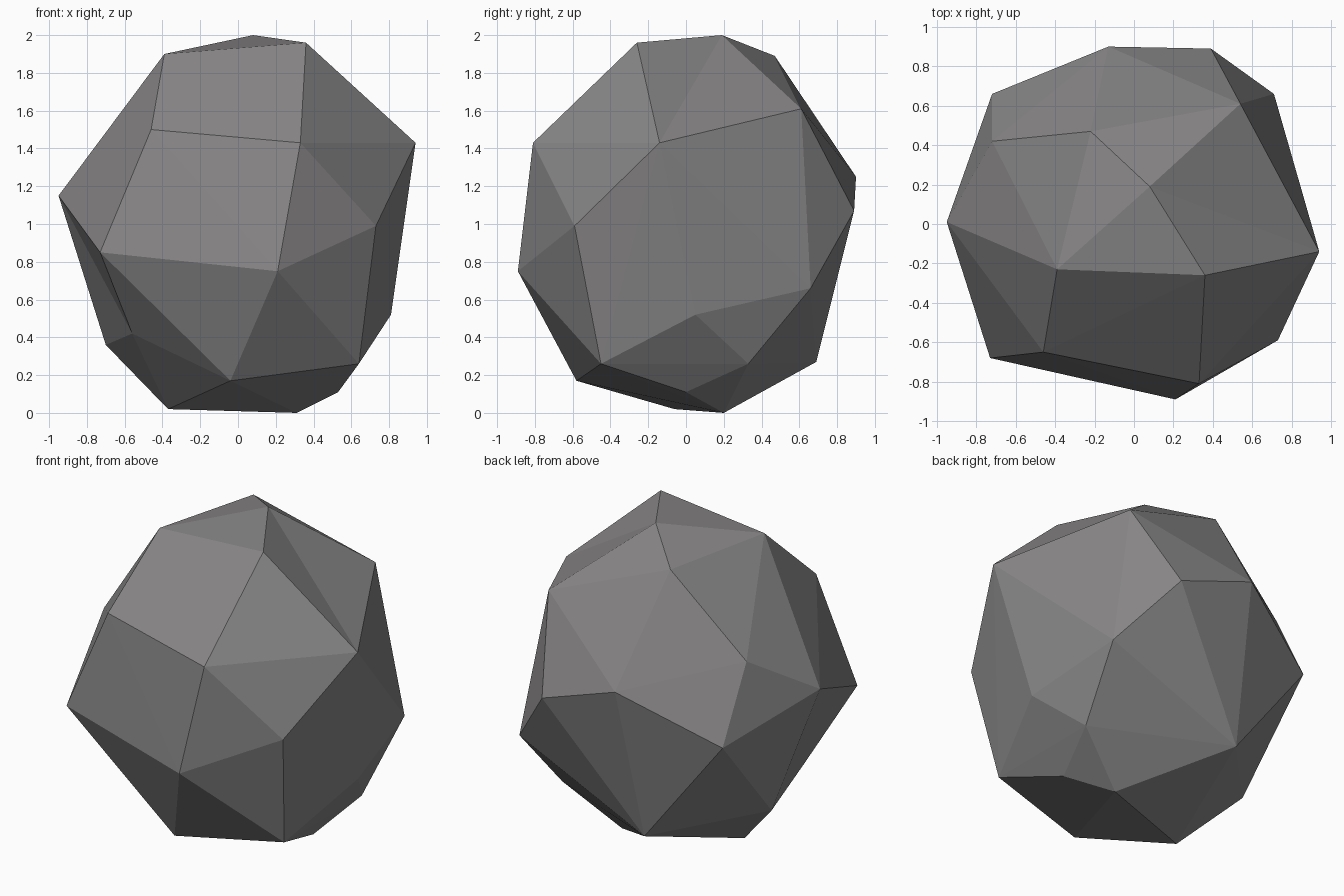
import bpy, bmesh
from mathutils import Vector

# Corner points of the boulder, ring by ring from the top down
corners = [
    # crown
    (0.08, 0.19, 2.0), (0.36, -0.26, 1.96), (-0.39, -0.23, 1.90), (-0.22, 0.47, 1.89),
    # shoulder
    (-0.46, -0.65, 1.50), (0.33, -0.81, 1.43), (0.94, -0.14, 1.43),
    (0.54, 0.61, 1.61), (-0.72, 0.42, 1.42),
    # belly
    (-0.95, 0.01, 1.15), (-0.73, -0.68, 0.85), (0.21, -0.89, 0.75), (0.73, -0.59, 0.99),
    (0.71, 0.66, 0.66), (0.39, 0.89, 1.07), (-0.13, 0.90, 1.25), (-0.72, 0.66, 0.96),
    # lower ring
    (0.81, 0.05, 0.52), (0.64, -0.45, 0.26), (-0.04, -0.58, 0.17), (-0.56, -0.39, 0.42),
    (-0.70, 0.14, 0.36), (-0.19, 0.69, 0.27), (0.64, 0.33, 0.26),
    # foot
    (-0.37, -0.06, 0.02), (0.31, 0.20, 0.0), (0.53, 0.0, 0.11),
]
# Corners that sit in shallow dents: pushed out while the hull is wrapped
dents = {0: 1.13, 8: 1.15, 20: 1.15}

centre = Vector((0, 0, 1))
bm = bmesh.new()
verts = [bm.verts.new(centre + (Vector(c) - centre) * dents.get(i, 1.0))
         for i, c in enumerate(corners)]
bmesh.ops.convex_hull(bm, input=verts)

# Let the dented corners sink back to their true place
for v, c in zip(verts, corners):
    v.co = c
bmesh.ops.triangulate(bm, faces=bm.faces[:])
bmesh.ops.recalc_face_normals(bm, faces=bm.faces[:])

mesh = bpy.data.meshes.new("boulder")
bm.to_mesh(mesh)
bm.free()

# Stone colour
stone = bpy.data.materials.new("grey stone")
stone.diffuse_color = (0.245, 0.238, 0.24, 1)
mesh.materials.append(stone)

boulder = bpy.data.objects.new("boulder", mesh)
bpy.context.collection.objects.link(boulder)
